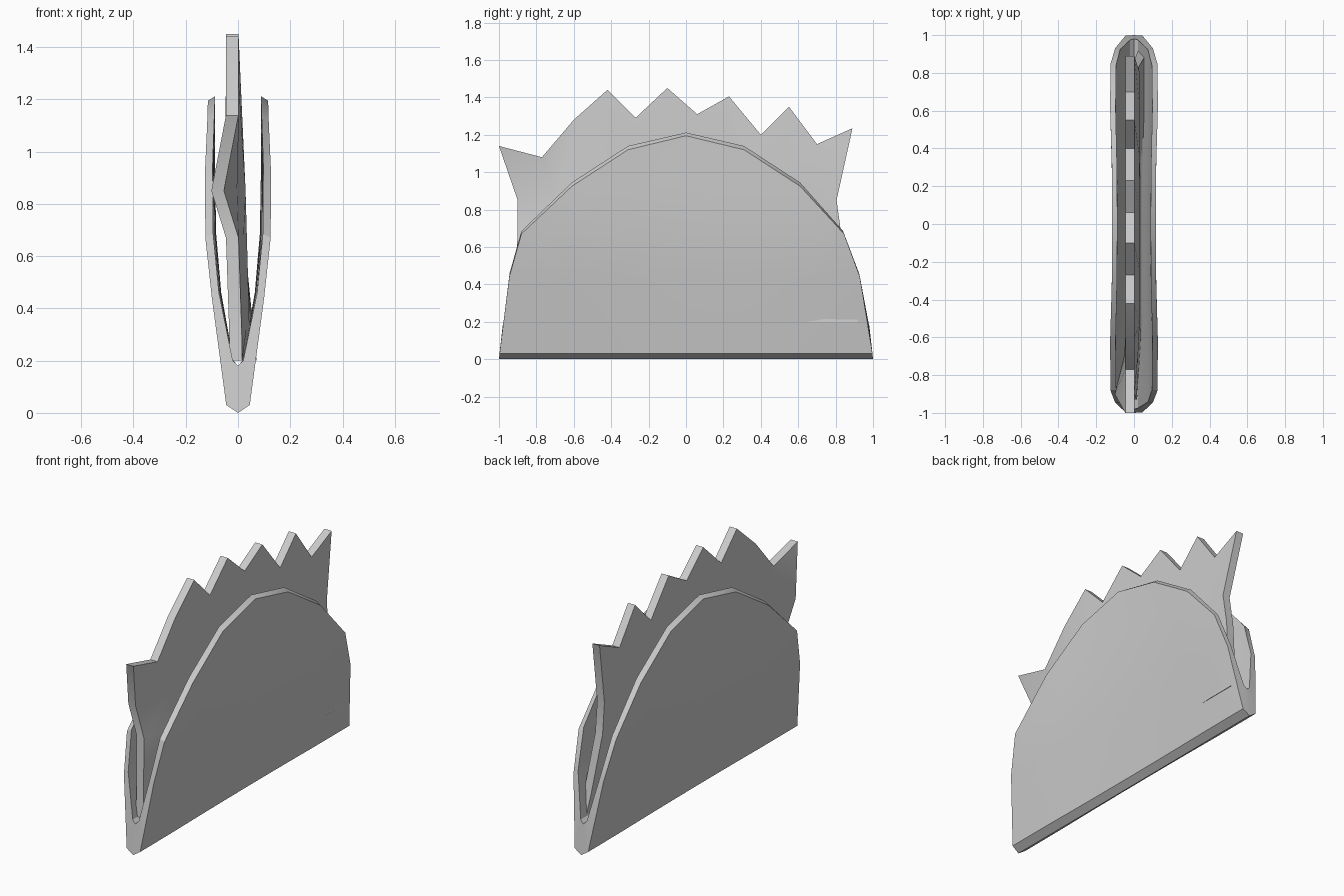
import bpy, bmesh, math

if "Cube" in bpy.data.objects:
    bpy.data.objects.remove(bpy.data.objects["Cube"])


def sheet_solid(name, front, back):
    """Closed solid from two equally sized grids of points."""
    bm = bmesh.new()
    a = [[bm.verts.new(p) for p in row] for row in front]
    b = [[bm.verts.new(p) for p in row] for row in back]
    rows, cols = len(a), len(a[0])
    for i in range(rows - 1):
        for j in range(cols - 1):
            for g in (a, b):
                bm.faces.new((g[i][j], g[i][j + 1], g[i + 1][j + 1], g[i + 1][j]))
        for j in (0, cols - 1):
            bm.faces.new((a[i][j], a[i + 1][j], b[i + 1][j], b[i][j]))
    for i in (0, rows - 1):
        for j in range(cols - 1):
            bm.faces.new((a[i][j], a[i][j + 1], b[i][j + 1], b[i][j]))
    bmesh.ops.remove_doubles(bm, verts=bm.verts, dist=0.0005)
    bmesh.ops.recalc_face_normals(bm, faces=bm.faces)
    me = bpy.data.meshes.new(name)
    bm.to_mesh(me)
    bm.free()
    ob = bpy.data.objects.new(name, me)
    bpy.context.collection.objects.link(ob)
    bpy.context.view_layer.objects.active = ob
    ob.select_set(True)
    bpy.ops.object.shade_smooth_by_angle(angle=math.radians(30))
    ob.select_set(False)
    return ob


# Folded shell: levels of (half width, height, y start, y end), keel to rim
outer = [(0, 0, -1, 1), (0.045, 0.03, -0.997, 0.997), (0.1, 0.44, -0.945, 0.93),
         (0.125, 0.67, -0.88, 0.845), (0.13, 0.925, -0.61, 0.61),
         (0.13, 1.12, -0.31, 0.31), (0.131, 1.195, 0, 0)]
inner = [(0, 0.18, -0.98, 0.98), (0.02, 0.2, -0.975, 0.975), (0.073, 0.46, -0.943, 0.925),
         (0.095, 0.685, -0.88, 0.84), (0.1, 0.945, -0.61, 0.61),
         (0.1, 1.14, -0.31, 0.31), (0.1, 1.212, 0, 0)]
COLS = 12


def shell_grid(levels):
    full = [(-x, z, a, b) for x, z, a, b in reversed(levels[1:])] + levels
    grid = []
    for x, z, y0, y1 in full:
        row = []
        for j in range(COLS + 1):
            y = y0 + (y1 - y0) * j / COLS
            waist = 1 - 0.12 * max(0, 1 - (y / 0.7) ** 2)
            row.append((x * waist, y, z))
        grid.append(row)
    return grid


sheet_solid("folded_shell", shell_grid(outer), shell_grid(inner))

# Lettuce leaf: jagged top edge over a gently bent sheet
jags = [(-1, 1.14), (-0.77, 1.08), (-0.6, 1.28), (-0.42, 1.44), (-0.27, 1.29),
        (-0.1, 1.45), (0.06, 1.31), (0.23, 1.405), (0.4, 1.2), (0.55, 1.35),
        (0.7, 1.15), (0.89, 1.235)]
# height, y start, y end, centre x at the front end, middle and back end
bands = [(0.2, -0.93, 0.92, -0.008, -0.005, 0.047), (0.32, -0.92, 0.89, -0.01, 0.02, 0.035),
         (0.67, -0.9, 0.83, -0.022, 0.01, 0.0), (0.85, -0.9, 0.805, -0.078, 0.005, 0.005)]
leaf = []
for z, y0, y1, xf, xm, xb in bands:
    row = []
    for y, _ in jags:
        t = (y + 1) / 1.89
        f = max(0, 1 - t / 0.2)
        b = min(1, max(0, (t - 0.65) / 0.2))
        row.append((xm + (xf - xm) * f + (xb - xm) * b, y0 + (y1 - y0) * t, z))
    leaf.append(row)
leaf.append([(-0.022, y, z) for y, z in jags])
sheet_solid("lettuce_leaf",
            [[(x + 0.024, y, z) for x, y, z in r] for r in leaf],
            [[(x - 0.024, y, z) for x, y, z in r] for r in leaf])
